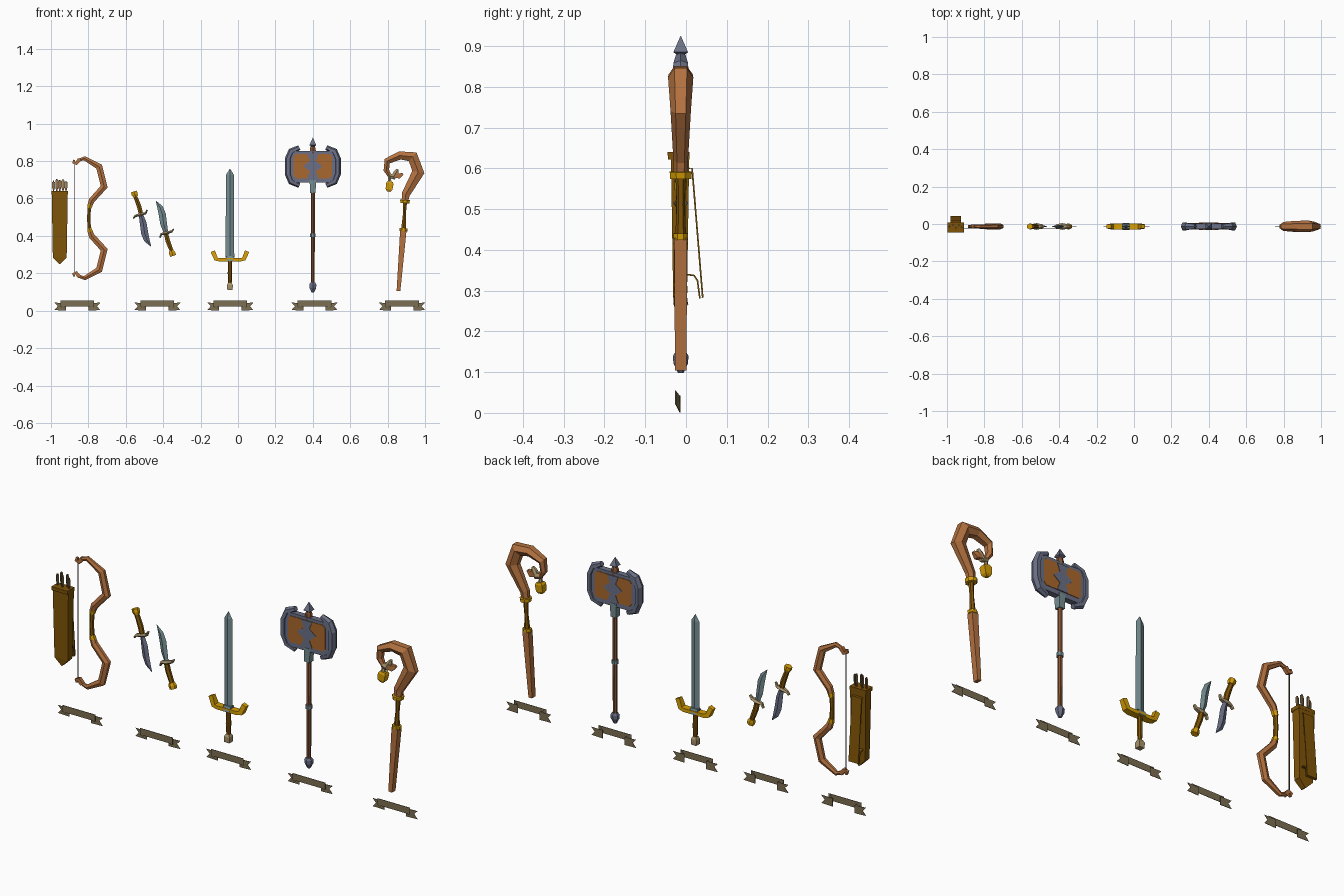
import bpy, bmesh, math

Y0 = -0.013  # middle plane of the weapons


def mat(name, r, g, b):
    m = bpy.data.materials.new(name)
    lin = [((c / 255 + 0.055) / 1.055) ** 2.4 for c in (r, g, b)]
    m.diffuse_color = (*lin, 1)
    return m


WOOD = mat("wood", 180, 114, 64)
DARKWOOD = mat("dark_wood", 134, 84, 52)
PANEL = mat("axe_panel_wood", 170, 104, 46)
LEATHER = mat("leather", 128, 84, 8)
GOLD = mat("gold", 214, 158, 4)
STEEL = mat("blue_steel", 107, 112, 134)
BLADE = mat("blade_steel", 118, 142, 146)
BONE = mat("bone", 168, 148, 108)
CLOTH = mat("banner_cloth", 124, 110, 82)
DARK = mat("bow_string", 78, 64, 48)


def finish(name, bm, m):
    bmesh.ops.remove_doubles(bm, verts=bm.verts, dist=1e-5)
    bmesh.ops.recalc_face_normals(bm, faces=bm.faces)
    me = bpy.data.meshes.new(name)
    bm.to_mesh(me)
    bm.free()
    me.materials.append(m)
    ob = bpy.data.objects.new(name, me)
    ob.location.x = .004
    bpy.context.collection.objects.link(ob)
    return ob


def sweep(name, st, m, n=4, flat=True, y=Y0, side_plane=False):
    """Loft an n-gon along stations (u, z, half width, half depth).
    flat: flat sides face outward, otherwise corners do."""
    ph = math.pi / n if flat else 0
    ang = [ph + 2 * math.pi * i / n for i in range(n)]
    mc, ms = max(math.cos(a) for a in ang), max(math.sin(a) for a in ang)
    bm, rings = bmesh.new(), []
    for i, (u, z, w, d) in enumerate(st):
        a, b = st[max(i - 1, 0)], st[min(i + 1, len(st) - 1)]
        tu, tz = b[0] - a[0], b[1] - a[1]
        L = math.hypot(tu, tz)
        nu, nz = tz / L, -tu / L
        ring = []
        for t in ang:
            c, s = w * math.cos(t) / mc, d * math.sin(t) / ms
            p = (u + nu * c, y + s, z + nz * c)
            ring.append(bm.verts.new((p[1], p[0], p[2]) if side_plane else p))
        rings.append(ring)
    for r, q in zip(rings, rings[1:]):
        for i in range(n):
            j = (i + 1) % n
            bm.faces.new((r[i], r[j], q[j], q[i]))
    bm.faces.new(rings[0])
    bm.faces.new(rings[-1])
    return finish(name, bm, m)


def prism(name, pts, m, hd, y=Y0):
    """Extrude an (x, z[, y offset]) outline to both sides of y."""
    bm = bmesh.new()
    f = bm.faces.new([bm.verts.new((p[0], y - hd + sum(p[2:]), p[1])) for p in pts])
    ext = bmesh.ops.extrude_face_region(bm, geom=[f])["geom"]
    bmesh.ops.translate(bm, vec=(0, 2 * hd, 0),
                        verts=[v for v in ext if isinstance(v, bmesh.types.BMVert)])
    return finish(name, bm, m)


def post(name, x, prof, m, n=8):
    """Upright part from (z, half width) pairs."""
    return sweep(name, [(x, z, r, r) for z, r in prof], m, n)


# --- Banners under every weapon: panel, two notched tails, slanted folds
for cx in (-0.863, -0.435, -0.045, 0.405, 0.873):
    prism("banner_panel", [(cx - .09, .022), (cx + .09, .022), (cx + .09, .055), (cx - .09, .055)],
          CLOTH, .001, -.026)
    for s in (-1, 1):
        prism("banner_tail", [(cx + s * x, z) for x, z in
              ((.06, .001), (.123, .003), (.105, .024), (.123, .043), (.06, .041))], CLOTH, .001, -.015)
        prism("banner_fold", [(cx + s * x, z, dy) for x, z, dy in
              ((.09, .055, 0), (.09, .022, 0), (.06, .001, .011), (.06, .041, .011))], CLOTH, .0008, -.026)

# --- Quiver with arrows and strap
QX = -0.957
sweep("quiver_body", [(QX, .635, .043, .0225), (QX, .285, .037, .017), (QX, .25, .002, .013)], LEATHER, y=-.0145)
sweep("quiver_rim", [(QX, .622, .0445, .0265), (QX, .64, .045, .0270)], LEATHER, y=-.018)
sweep("quiver_strap", [(.006, .60, .002, .027), (.015, .60, .002, .027), (.041, .283, .002, .027),
                       (.034, .281, .002, .027), (.028, .325, .002, .027), (.02, .337, .002, .027),
                       (.0, .34, .002, .027)], LEATHER, y=QX, side_plane=True)
for i, (dx, dy, top) in enumerate(((-.033, 0, .695), (-.016, .008, .705), (0, -.008, .70),
                                   (.017, .007, .703), (.033, -.004, .693))):
    x, y = QX + dx, Y0 + dy
    sweep("arrow_shaft", [(x, .60, .003, .003), (x, top, .003, .003)], DARKWOOD, y=y)
    for w, d in ((.008, .001), (.001, .008)):
        sweep("arrow_feather", [(x, .645, w * .5, d * .5), (x, .66, w, d), (x, top - .006, w, d)], BONE, y=y)

# --- Bow, mirrored about its middle height
BM = 0.4945
for s in (1, -1):
    def up(rows):
        return [(x, BM + s * (z - BM), w, d) for x, z, w, d in rows]
    sweep("bow_limb", up([(-.796, .562, .013, .014), (-.786, .59, .016, .016), (-.7195, .663, .019, .016),
                          (-.746, .770, .018, .014), (-.825, .815, .011, .010), (-.860, .803, .008, .008)]),
          WOOD, 6)
    sweep("bow_tip", up([(-.852, .808, .010, .009), (-.870, .786, .009, .009), (-.884, .792, .007, .008),
                         (-.880, .806, .005, .006)]), WOOD)
    sweep("bow_band", up([(-.799, .548, .011, .015), (-.794, .568, .014, .016)]), GOLD, 6)
sweep("bow_grip", [(-.799, .435, .009, .012), (-.802, BM, .009, .012), (-.799, .554, .009, .012)], LEATHER, 6)
sweep("bow_string", [(-.877, .195, .002, .002), (-.877, .794, .002, .002)], DARK)

# --- Pair of curved daggers, the second turned half way round
for s in (1, -1):
    def dag(rows):
        return [(-.456 + s * x, .465 + s * z, w, d) for x, z, w, d in rows]
    sweep("dagger_blade", dag([(-.066, .045, .012, .008), (-.055, .003, .018, .008), (-.047, -.051, .019, .007),
                               (-.035, -.088, .015, .006), (-.013, -.122, .001, .001)]),
          BLADE if s < 0 else STEEL, 4, False)
    sweep("dagger_handle", dag([(-.066, .048, .011, .012), (-.076, .09, .012, .012), (-.089, .125, .011, .012),
                                (-.1, .152, .010, .012)]), LEATHER, 6)
    sweep("dagger_pommel", dag([(-.095, .145, .012, .014), (-.1, .157, .017, .017), (-.105, .172, .016, .016)]),
          GOLD, 6)
    sweep("dagger_guard", dag([(-.108, .028, .004, .009), (-.098, .041, .006, .012), (-.068, .050, .009, .018),
                               (-.042, .056, .006, .012), (-.034, .074, .004, .009)]), BONE, 6)

# --- Sword
SX = -0.047
sweep("sword_blade", [(SX, .285, .023, .009), (SX, .725, .022, .009), (SX, .758, .001, .001)], BLADE, 4, False)
sweep("blade_collar", [(SX, .266, .018, .019), (SX, .292, .020, .012)], BLADE)
half = [(.092, .318, .012, .011), (.074, .276, .011, .015), (.055, .272, .009, .017), (.018, .272, .009, .017)]
sweep("sword_guard", [(SX - x, z, w, d) for x, z, w, d in half] +
      [(SX + x, z, w, d) for x, z, w, d in half[::-1]], GOLD)
post("sword_grip", SX, [(.14, .009), (.2, .012), (.266, .010)], LEATHER)
post("sword_pommel", SX, [(.11, .014), (.125, .015), (.138, .015), (.15, .009)], BONE, 4)

# --- Double axe
AX = 0.396
post("axe_shaft", AX, [(.14, .010), (.64, .011)], DARKWOOD)
post("axe_end_cap", AX, [(.15, .013), (.14, .019), (.122, .018), (.098, .007)], STEEL, 6)
post("axe_ring", AX, [(.395, .015), (.413, .015)], BLADE)
post("axe_socket", AX, [(.63, .015), (.70, .017)], BLADE, 4)
post("axe_neck", AX, [(.84, .017), (.868, .015), (.888, .008)], DARKWOOD, 6)
post("axe_spike", AX, [(.878, .008), (.885, .018), (.925, .0005)], STEEL, 4)
prism("axe_head", [(AX + x, z) for x, z in ((-.12, .70), (-.10, .685), (.10, .685), (.12, .70), (.12, .838),
                                            (.10, .853), (-.10, .853), (-.12, .838))], STEEL, .015)
prism("axe_wood_panel", [(AX + x, z) for x, z in ((-.102, .722), (-.090, .708), (.090, .708), (.102, .722),
                                                  (.102, .824), (.090, .838), (-.090, .838), (-.102, .824))],
      PANEL, .0175)
zig = [(.030, .708), (.016, .745), (.052, .773), (.016, .800), (.030, .838)]
prism("axe_zigzag_plate", [(AX + x, z) for x, z in zig] + [(AX - x, z) for x, z in zig[::-1]], STEEL, .020)
for s in (-1, 1):
    sweep("axe_blade", [(AX + s * x, z, w, d) for x, z, w, d in
                        ((.072, .872, .013, .012), (.115, .852, .018, .018), (.132, .812, .018, .021),
                         (.132, .731, .018, .021), (.115, .690, .018, .018), (.072, .669, .013, .012))],
          STEEL, 6, False)

# --- Crooked staff
sweep("staff_shaft", [(.854, .105, .010, .014), (.88, .43, .017, .016)], WOOD)
sweep("staff_lower_ring", [(.880, .425, .021, .018), (.881, .441, .021, .018)], GOLD, 8)
sweep("staff_grip", [(.881, .44, .012, .013), (.885, .51, .008, .010), (.889, .585, .011, .013)], LEATHER, 6)
sweep("staff_upper_ring", [(.888, .575, .024, .026), (.889, .592, .026, .027)], GOLD, 8)
sweep("staff_crook", [(.889, .59, .018, .017), (.893, .622, .022, .018), (.960, .741, .033, .025),
                      (.930, .823, .031, .031), (.861, .830, .022, .030), (.794, .80, .018, .024),
                      (.789, .751, .015, .018), (.812, .712, .009, .011)], WOOD, 6)
sweep("crook_sprig", [(.802, .722, .012, .013), (.828, .716, .016, .015), (.840, .736, .014, .014),
                      (.850, .756, .006, .008)], BONE, 6)
sweep("crook_sprig_end", [(.832, .725, .013, .012), (.858, .720, .014, .012), (.878, .732, .005, .006)], WOOD)
sweep("charm_cord", [(.806, .72, .006, .006), (.807, .685, .010, .010)], BONE, 6)
sweep("charm", [(.810, .690, .014, .013), (.808, .680, .020, .017), (.803, .648, .018, .016),
                (.801, .637, .010, .010)], GOLD, 4)
